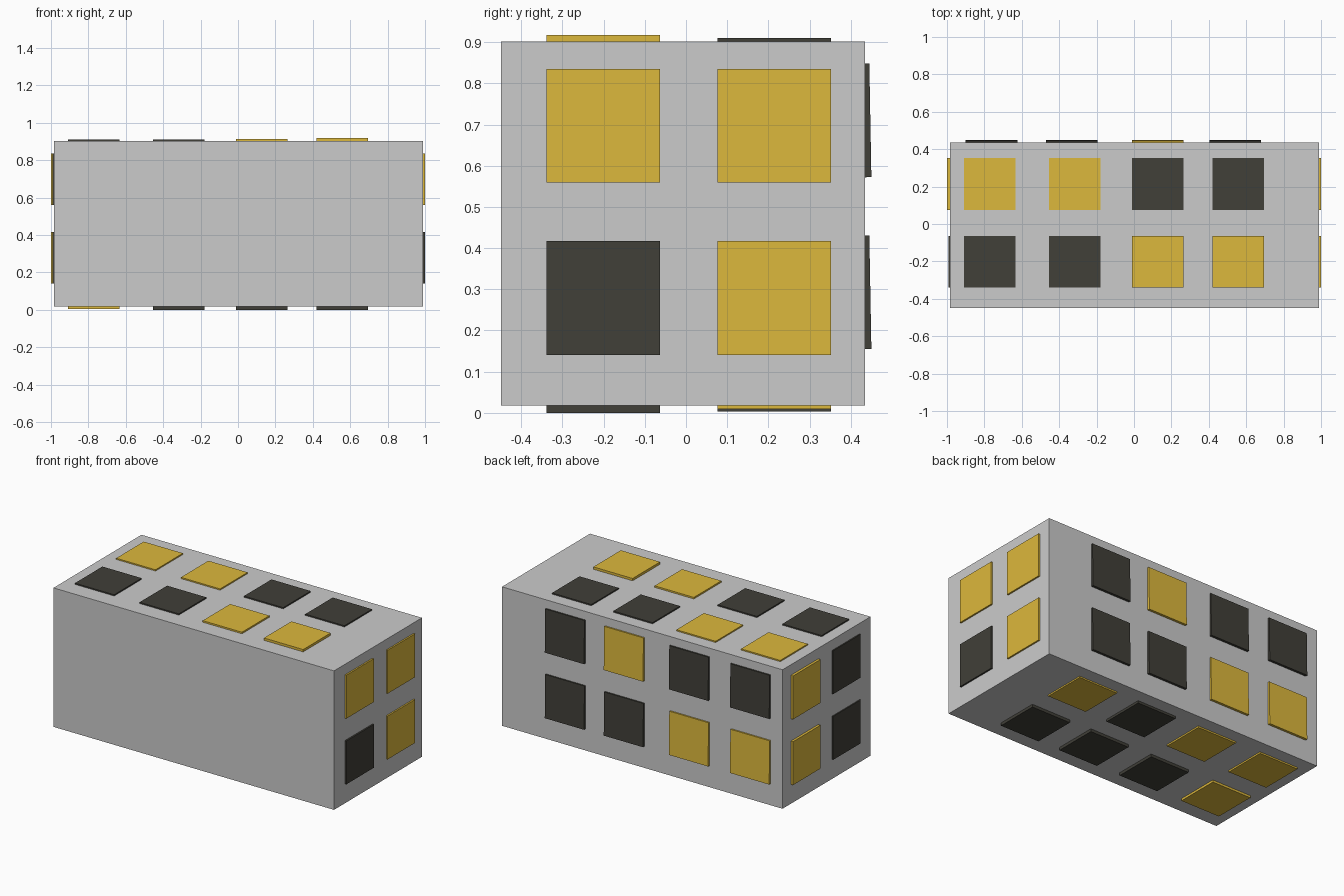
import bpy
import bmesh
from mathutils import Matrix, Vector

if "Cube" in bpy.data.objects:
    bpy.data.objects.remove(bpy.data.objects["Cube"])


def material(name, color):
    m = bpy.data.materials.new(name)
    m.diffuse_color = (*color, 1)
    m.use_nodes = True
    m.node_tree.nodes["Principled BSDF"].inputs["Base Color"].default_value = m.diffuse_color
    return m


MATS = {"Y": material("yellow", (0.72, 0.48, 0.045)),
        "D": material("dark", (0.052, 0.05, 0.04))}


def box(name, lo, hi, mat=None, tilt=0.0):
    lo, hi = Vector(lo), Vector(hi)
    bm = bmesh.new()
    bmesh.ops.create_cube(bm, size=1, matrix=Matrix.Diagonal((*(hi - lo), 1)))
    me = bpy.data.meshes.new(name)
    bm.to_mesh(me)
    bm.free()
    ob = bpy.data.objects.new(name, me)
    ob.location = (lo + hi) / 2
    ob.rotation_euler.x = tilt
    bpy.context.collection.objects.link(ob)
    if mat:
        me.materials.append(MATS[mat])
    return ob


# Main block
X0, X1, Y0, Y1, Z0, Z1 = -0.984, 0.99, -0.449, 0.435, 0.018, 0.902
box("body", (X0, Y0, Z0), (X1, Y1, Z1))

H = 0.138    # half width of a square panel
IN = 0.005   # how far panels sink into the body
COLS = (-0.772, -0.317, 0.127, 0.558)
ROWS = (-0.201, 0.214)
LEVELS = (0.279, 0.697)

# Top and bottom panels: colours and outer heights per row, front row first
top = (("DDYY", (0.91, 0.91, 0.912, 0.917)), ("YYDD", (0.91,) * 4))
bottom = (("YDDD", (0.004, 0.0, 0.0, 0.0)), ("YYDY", (0.008, 0.008, 0.003, 0.009)))
for y, (tc, tz), (bc, bz) in zip(ROWS, top, bottom):
    for i, x in enumerate(COLS):
        box("top_panel", (x - H, y - H, Z1 - IN), (x + H, y + H, tz[i]), tc[i])
        box("bottom_panel", (x - H, y - H, bz[i]), (x + H, y + H, Z0 + IN), bc[i])

# End panels: colours per level, front then back
for z, right, left in zip(LEVELS, ("DY", "YY"), ("DY", "DY")):
    for y, rc, lc in zip(ROWS, right, left):
        out = -1.0 if lc == "Y" else -0.992
        box("right_panel", (X1 - IN, y - H, z - H), (1.0, y + H, z + H), rc)
        box("left_panel", (out, y - H, z - H), (X0 + IN, y + H, z + H), lc)

# Back panels, leaning slightly
for z, colors in zip((0.293, 0.71), ("YYDD", "DDYD")):
    for x, c in zip((-0.762, -0.332, 0.126, 0.541), colors):
        box("back_panel", (x - H, 0.429, z - H), (x + H, 0.4475, z + H), c, tilt=0.018)
